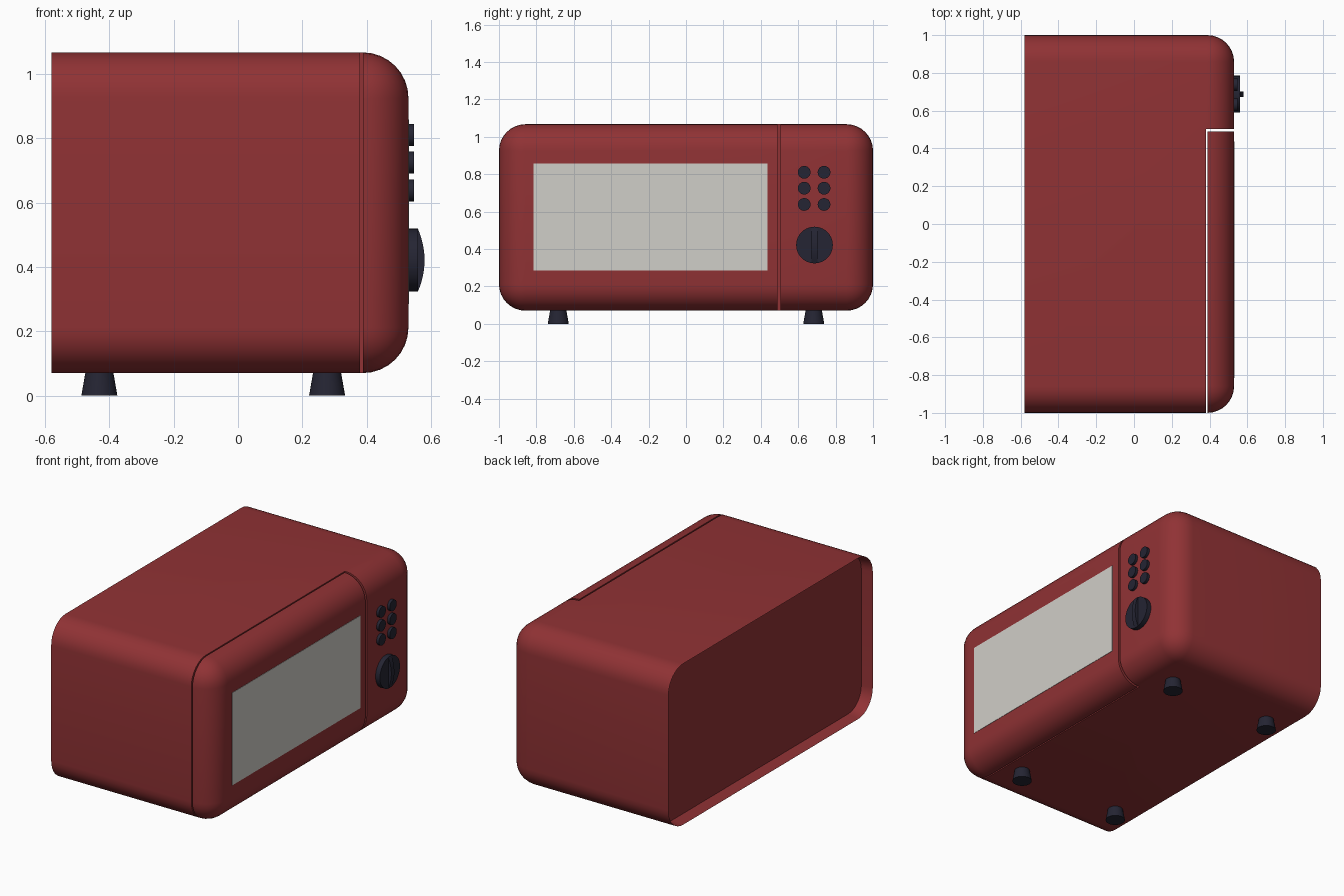
import bpy, bmesh, math
from mathutils import Matrix, Vector

if "Cube" in bpy.data.objects:
    bpy.data.objects.remove(bpy.data.objects["Cube"])


def material(name, color):
    m = bpy.data.materials.new(name)
    m.diffuse_color = (*color, 1)
    m.use_nodes = True
    m.node_tree.nodes["Principled BSDF"].inputs["Base Color"].default_value = m.diffuse_color
    return m


RED = material("red_enamel", (0.28, 0.032, 0.035))
DARK = material("dark_plastic", (0.018, 0.018, 0.033))
GLASS = material("window_grey", (0.63, 0.62, 0.58))

BACK, FRONT, BOTTOM, TOP = -0.58, 0.53, 0.07, 1.067
DOOR_X, DOOR_Y = 0.388, 0.49      # back and right side of the door


def add_object(name, bm, mat, angle=35):
    bmesh.ops.recalc_face_normals(bm, faces=bm.faces)
    me = bpy.data.meshes.new(name)
    bm.to_mesh(me)
    bm.free()
    ob = bpy.data.objects.new(name, me)
    bpy.context.collection.objects.link(ob)
    if mat:
        me.materials.append(mat)
    bpy.ops.object.select_all(action='DESELECT')
    ob.select_set(True)
    bpy.context.view_layer.objects.active = ob
    bpy.ops.object.shade_smooth_by_angle(angle=math.radians(angle))
    return ob


def box(x0, x1, y0, y1, z0, z1):
    bm = bmesh.new()
    bmesh.ops.create_cube(bm, size=1)
    bmesh.ops.scale(bm, vec=(x1 - x0, y1 - y0, z1 - z0), verts=bm.verts)
    bmesh.ops.translate(bm, vec=((x0 + x1) / 2, (y0 + y1) / 2, (z0 + z1) / 2), verts=bm.verts)
    return bm


def rounded_case():
    # box with every edge rounded except around the back
    bm = box(BACK, FRONT, -1, 1, BOTTOM, TOP)
    edges = [e for e in bm.edges if max(v.co.x for v in e.verts) > 0]
    bmesh.ops.bevel(bm, geom=edges, offset=0.142, segments=8, profile=0.5, affect='EDGES')
    return bm


def cylinder(r1, r2, depth, matrix, segments=32):
    bm = bmesh.new()
    bmesh.ops.create_cone(bm, cap_ends=True, segments=segments, radius1=r1, radius2=r2,
                          depth=depth, matrix=matrix)
    return bm


def facing_front(x, y, z):
    return Matrix.Translation((x, y, z)) @ Matrix.Rotation(math.pi / 2, 4, 'Y')


# body: rounded case with a recessed back panel
bm = rounded_case()
bm.normal_update()
back = max((f for f in bm.faces if f.normal.x < -0.9), key=lambda f: f.calc_area())
bmesh.ops.inset_region(bm, faces=[back], thickness=0.012)
bmesh.ops.translate(bm, vec=(0.07, 0, 0), verts=back.verts)
body = add_object("body", bm, RED)

# door opening cut out of the body
cutter = add_object("door_cutter", box(DOOR_X - 0.008, 1, -2, DOOR_Y + 0.014, -1, 2), None)
cutter.hide_render = True
cutter.hide_set(True)
cut = body.modifiers.new("door_opening", 'BOOLEAN')
cut.operation = 'DIFFERENCE'
cut.solver = 'EXACT'
cut.object = cutter
bpy.ops.object.select_all(action='DESELECT')
bpy.context.view_layer.objects.active = body
body.select_set(True)
bpy.ops.object.modifier_apply(modifier=cut.name)
bpy.data.objects.remove(cutter)
bpy.ops.object.shade_smooth_by_angle(angle=math.radians(35))

# door: the matching slice of the rounded case
bm = rounded_case()
for co, no in (((DOOR_X, 0, 0), (-1, 0, 0)), ((0, DOOR_Y, 0), (0, 1, 0))):
    res = bmesh.ops.bisect_plane(bm, geom=bm.verts[:] + bm.edges[:] + bm.faces[:],
                                 plane_co=co, plane_no=no, clear_outer=True)
    rim = [g for g in res["geom_cut"] if isinstance(g, bmesh.types.BMEdge)]
    bmesh.ops.contextual_create(bm, geom=rim)
add_object("door", bm, RED)

# window
add_object("window", box(FRONT - 0.01, FRONT + 0.002, -0.815, 0.437, 0.285, 0.858), GLASS)

# buttons
for row, z in enumerate((0.81, 0.725, 0.638)):
    for col, y in enumerate((0.632, 0.738)):
        add_object(f"button_{row}_{col}",
                   cylinder(0.034, 0.034, 0.027, facing_front(FRONT + 0.0035, y, z), 24), DARK)

# knob dial with a curved grip across it
KY, KZ, KR = 0.687, 0.421, 0.098
add_object("knob_dial", cylinder(KR, KR, 0.04, facing_front(0.54, KY, KZ), 40), DARK)
bm = bmesh.new()
arc = [(0.56 + 0.02 * (1 - t * t), KZ + t * KR * 0.98) for t in (i / 8 - 1 for i in range(17))]
outline = [(0.54, KZ - KR * 0.98)] + arc + [(0.54, KZ + KR * 0.98)]
face = bm.faces.new([bm.verts.new((x, KY - 0.015, z)) for x, z in outline])
ext = bmesh.ops.extrude_face_region(bm, geom=[face])
bmesh.ops.translate(bm, vec=(0, 0.03, 0),
                    verts=[g for g in ext["geom"] if isinstance(g, bmesh.types.BMVert)])
add_object("knob_grip", bm, DARK)

# feet
for x, side in ((-0.431, "back"), (0.277, "front")):
    for y, end in ((-0.683, "left"), (0.683, "right")):
        add_object(f"foot_{side}_{end}",
                   cylinder(0.056, 0.042, 0.08, Matrix.Translation((x, y, 0.04))), DARK)
